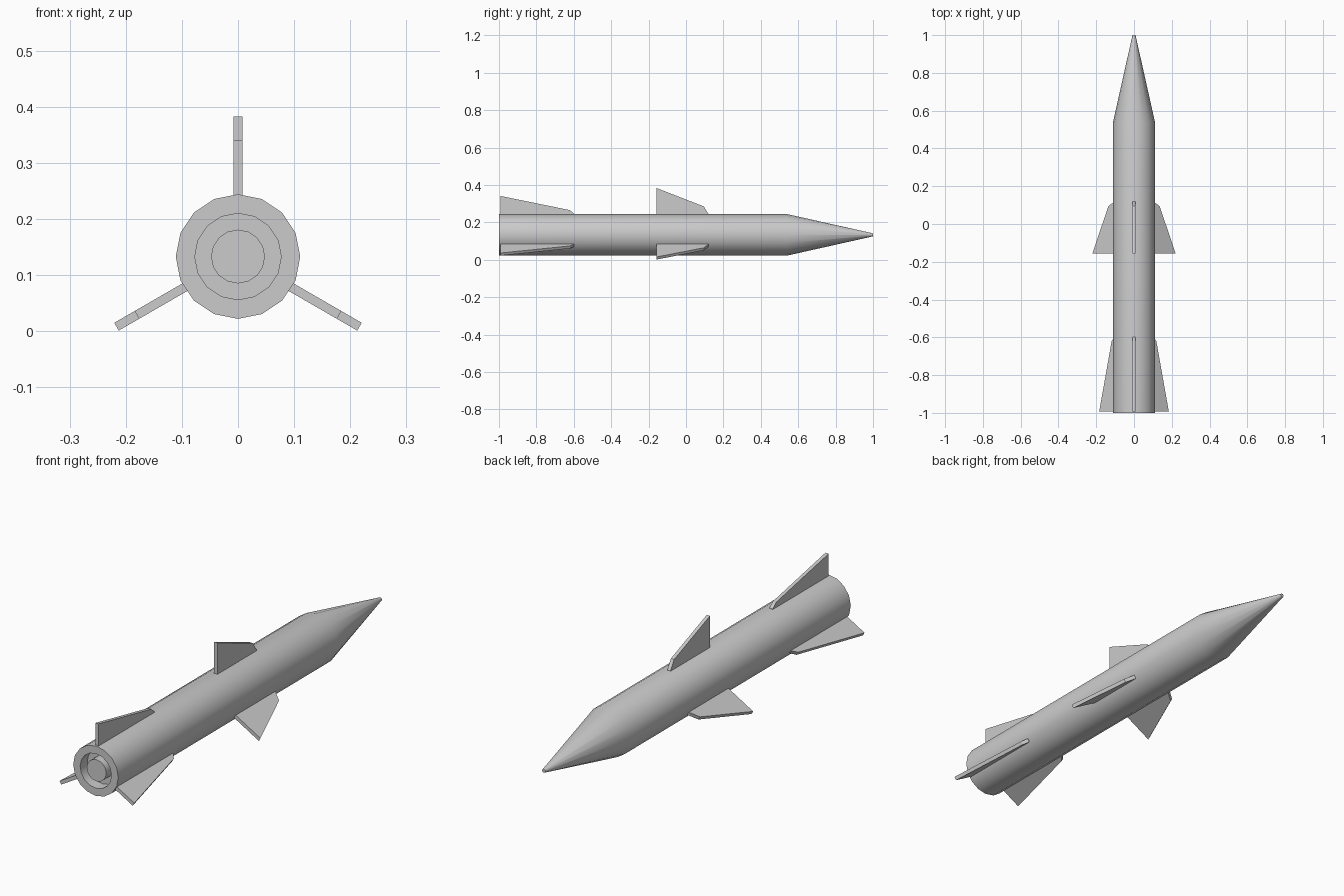
import bpy, bmesh
from math import radians
from mathutils import Matrix, Vector

if "Cube" in bpy.data.objects:
    bpy.data.objects.remove(bpy.data.objects["Cube"], do_unlink=True)

AXIS_Z = 0.133   # height of the rocket's long axis
SIDES = 16

grey = bpy.data.materials.new("plain grey")
grey.use_nodes = True
grey.diffuse_color = (0.6, 0.6, 0.6, 1)
grey.node_tree.nodes["Principled BSDF"].inputs["Base Color"].default_value = (0.6, 0.6, 0.6, 1)


def finish(name, bm, smooth=False):
    bmesh.ops.recalc_face_normals(bm, faces=bm.faces)
    mesh = bpy.data.meshes.new(name)
    bm.to_mesh(mesh)
    bm.free()
    mesh.materials.append(grey)
    obj = bpy.data.objects.new(name, mesh)
    obj.location.z = AXIS_Z
    bpy.context.collection.objects.link(obj)
    if smooth:
        bpy.ops.object.select_all(action="DESELECT")
        obj.select_set(True)
        bpy.context.view_layer.objects.active = obj
        bpy.ops.object.shade_smooth_by_angle(angle=radians(30))
    return obj


def revolve(name, profile):
    """Turn (radius, y) points around the long axis and cap both ends."""
    bm = bmesh.new()
    verts = [bm.verts.new((0, y, r)) for r, y in profile]
    edges = [bm.edges.new(pair) for pair in zip(verts, verts[1:])]
    bmesh.ops.spin(bm, geom=verts + edges, cent=(0, 0, 0), axis=(0, 1, 0),
                   angle=radians(360), steps=SIDES)
    bmesh.ops.remove_doubles(bm, verts=bm.verts, dist=0.0005)
    bmesh.ops.holes_fill(bm, edges=[e for e in bm.edges if e.is_boundary], sides=0)
    return finish(name, bm, smooth=True)


def fin(name, outline, angle, thickness=0.016):
    """Flat plate from (y, radius) points, rotated around the long axis."""
    bm = bmesh.new()
    face = bm.faces.new([bm.verts.new((-thickness / 2, y, r)) for y, r in outline])
    extruded = bmesh.ops.extrude_face_region(bm, geom=[face], use_keep_orig=True)
    moved = [v for v in extruded["geom"] if isinstance(v, bmesh.types.BMVert)]
    bmesh.ops.translate(bm, verts=moved, vec=Vector((thickness, 0, 0)))
    bmesh.ops.rotate(bm, verts=bm.verts, cent=(0, 0, 0),
                     matrix=Matrix.Rotation(radians(angle), 3, "Y"))
    return finish(name, bm)


# Body with pointed nose and a recess in the tail
revolve("fuselage", [(0.077, -0.95), (0.077, -1), (0.111, -1), (0.111, 0.54), (0.008, 1)])

# Engine plug inside the recess
revolve("engine_nozzle", [(0.048, -0.995), (0.048, -0.945)])

# Three wings at mid body and three tail fins
wing = [(-0.157, 0.1), (-0.157, 0.25), (0.095, 0.152), (0.12, 0.112), (0.12, 0.1)]
tail = [(-0.992, 0.1), (-0.992, 0.208), (-0.62, 0.132), (-0.598, 0.112), (-0.598, 0.1)]
for side, angle in (("top", 0), ("left", 120), ("right", 240)):
    fin("wing_" + side, wing, angle)
    fin("tail_fin_" + side, tail, angle)
